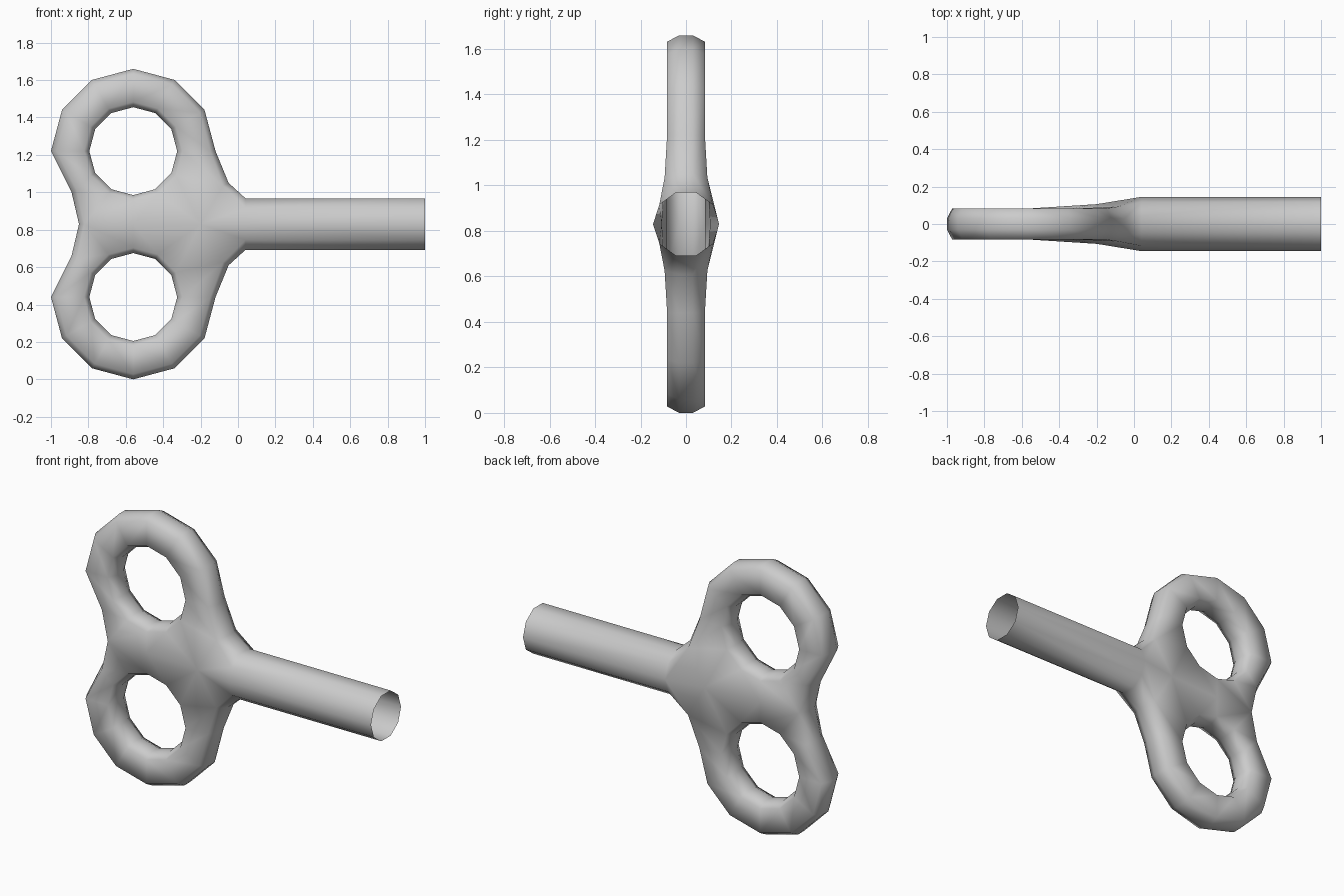
import bpy, bmesh
from math import sin, cos, radians
from mathutils import Vector

cube = bpy.data.objects.get("Cube")
if cube:
    bpy.data.objects.remove(cube, do_unlink=True)

metal = bpy.data.materials.new("light grey metal")
metal.use_nodes = True
grey = (0.6, 0.6, 0.6, 1)
metal.diffuse_color = grey
metal.node_tree.nodes["Principled BSDF"].inputs["Base Color"].default_value = grey

MID = 0.83                 # height of the shaft axis
CX, CZ = -0.56, 1.22       # centre of the upper ring
HALF, RIM = 0.083, 0.03    # half thickness of the plate and of its edge band
BEVEL = 0.028
SEG = 12

bm = bmesh.new()


def polar(r, k):
    a = radians(30 * k)
    return CX + r * cos(a), CZ + r * sin(a)


def layers(edge, flat, half=HALF):
    """Vertices through the thickness: front, two edge points, back."""
    return [bm.verts.new((p[0], y, p[1])) for p, y in
            ((flat, -half), (edge, -RIM), (edge, RIM), (flat, half))]


# Outline and hole of the upper half, starting at the shaft side
special = {7: ((-0.89, 1.0), (-0.862, 1.012), HALF),
           8: ((-0.85, MID), (-0.822, MID), HALF),
           11: ((-0.05, 1.05), (-0.08, 1.035), 0.094)}
outer, hole = [], []
for k in range(SEG):
    hole.append(layers(polar(0.235, k), polar(0.235 + BEVEL, k)))
    if k in (9, 10):       # points on the mid line, inside the plate
        x, half = ((-0.56, HALF), (-0.2, 0.106))[k - 9]
        f, b = (bm.verts.new((x, y, MID)) for y in (-half, half))
        outer.append([f, None, None, b])
    else:
        edge, flat, half = special.get(
            k, (polar(0.44, k), polar(0.44 - BEVEL, k), HALF))
        outer.append(layers(edge, flat, half))

for k in range(SEG):
    n = (k + 1) % SEG
    for s in (0, 3):       # front and back plates
        bm.faces.new((outer[k][s], outer[n][s], hole[n][s], hole[k][s]))
    for s in range(3):     # hole wall and rounded outer rim
        bm.faces.new((hole[k][s], hole[n][s], hole[n][s + 1], hole[k][s + 1]))
        if k not in (8, 9, 10):
            bm.faces.new((outer[k][s], outer[n][s], outer[n][s + 1], outer[k][s + 1]))

# Upper half of the ten-sided open shaft
root, tip = [], []
for i in range(6):
    a = radians(36 * i)
    for x, ring in ((0.04, root), (1.0, tip)):
        ring.append(bm.verts.new((x, -0.145 * cos(a), MID + 0.145 * sin(a))))
for i in range(5):
    bm.faces.new((root[i], root[i + 1], tip[i + 1], tip[i]))

# Neck blending the plate into the shaft
neck = [outer[10][0]] + outer[11] + [outer[10][3]]
for i in range(5):
    bm.faces.new((neck[i], neck[i + 1], root[i + 1], root[i]))

# Mirror to the lower half and weld along the mid line
half_geom = bm.verts[:] + bm.edges[:] + bm.faces[:]
copy = bmesh.ops.duplicate(bm, geom=half_geom)["geom"]
for v in copy:
    if isinstance(v, bmesh.types.BMVert):
        v.co = Vector((v.co.x, v.co.y, 2 * MID - v.co.z))
bmesh.ops.remove_doubles(bm, verts=bm.verts[:], dist=0.001)
bmesh.ops.recalc_face_normals(bm, faces=bm.faces[:])
for f in bm.faces:
    f.smooth = True

mesh = bpy.data.meshes.new("winding_key")
bm.to_mesh(mesh)
bm.free()
mesh.materials.append(metal)
key = bpy.data.objects.new("winding_key", mesh)
bpy.context.collection.objects.link(key)
